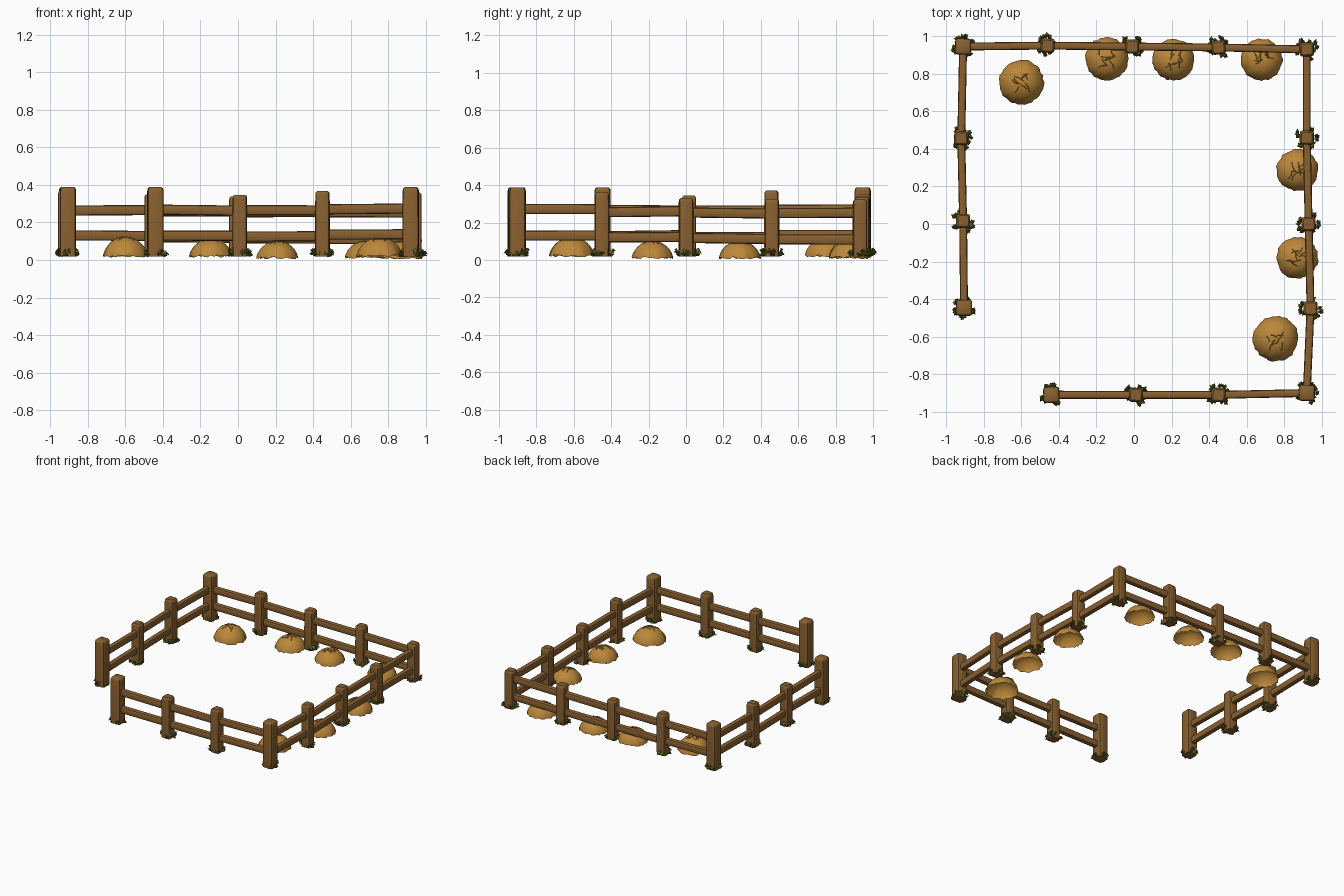
import bpy, bmesh, math, random
from mathutils import Vector, Matrix

if "Cube" in bpy.data.objects:
    bpy.data.objects.remove(bpy.data.objects["Cube"])

random.seed(7)
R = random.uniform


def material(name, rgb):
    m = bpy.data.materials.new(name)
    m.diffuse_color = (*rgb, 1)
    m.use_nodes = True
    m.node_tree.nodes["Principled BSDF"].inputs["Base Color"].default_value = m.diffuse_color
    return m


WOOD = material("brown wood", (0.25, 0.118, 0.03))
STRAW = material("golden straw", (0.50, 0.245, 0.042))
LEAF = material("olive leaf", (0.115, 0.145, 0.016))


def finish(bm, name, mat, angle=None):
    me = bpy.data.meshes.new(name)
    bm.to_mesh(me)
    bm.free()
    me.materials.append(mat)
    ob = bpy.data.objects.new(name, me)
    bpy.context.collection.objects.link(ob)
    if angle:
        bpy.ops.object.select_all(action='DESELECT')
        ob.select_set(True)
        bpy.context.view_layer.objects.active = ob
        bpy.ops.object.shade_smooth_by_angle(angle=math.radians(angle))
    return ob


def skin(bm, rings, caps=True):
    """Bridge a list of closed point rings."""
    vs = [[bm.verts.new(p) for p in ring] for ring in rings]
    n = len(vs[0])
    for a, b in zip(vs, vs[1:]):
        for i in range(n):
            bm.faces.new((a[i], a[(i + 1) % n], b[(i + 1) % n], b[i]))
    if caps:
        bm.faces.new(vs[0][::-1])
        bm.faces.new(vs[-1])
    return vs


def section(hw, hh, chamfer):
    """Rectangle with rounded corners, 12 points."""
    pts = []
    for k, (sx, sy) in enumerate(((1, 1), (-1, 1), (-1, -1), (1, -1))):
        for t in (0, 45, 90):
            a = math.radians(t + 90 * k)
            pts.append((sx * (hw - chamfer) + chamfer * math.cos(a),
                        sy * (hh - chamfer) + chamfer * math.sin(a)))
    return pts


# Posts in walking order round the pen: x, y, top height
POSTS = [(-.905, -.446, .388), (-.91, .016, .345), (-.92, .457, .37), (-.91, .945, .388),
         (-.46, .95, .35), (-.01, .945, .338), (.45, .94, .335), (.92, .93, .322),
         (.92, .46, .325), (.93, 0, .33), (.94, -.45, .36), (.92, -.90, .388),
         (.45, -.91, .367), (.01, -.91, .347), (-.44, -.91, .388)]


def post(x, y, top):
    bm = bmesh.new()
    w = 0.043 if top > .38 else 0.038
    twist = Matrix.Rotation(R(-.06, .06), 3, 'Z')
    rings = []
    for z, s in ((.018, .98), (.1, 1), (top - .022, .99), (top - .007, .93), (top, .75)):
        rings.append([twist @ Vector((px * s, py * s, 0)) + Vector((x, y, z))
                      for px, py in section(w, w, .014)])
    skin(bm, rings)
    finish(bm, "fence_post", WOOD, 40)


def rail(a, b, za, zb):
    a, b = Vector((a[0], a[1], za)), Vector((b[0], b[1], zb))
    d = (b - a).normalized()
    side = d.cross(Vector((0, 0, 1))).normalized()
    up = side.cross(d)
    bm = bmesh.new()
    skin(bm, [[p + side * u + up * v for u, v in section(.021, .027, .013)] for p in (a, b)])
    bmesh.ops.recalc_face_normals(bm, faces=bm.faces)
    finish(bm, "fence_rail", WOOD, 40)


def leaves(x, y):
    """Clumps of folded pointed leaves round a post foot."""
    bm = bmesh.new()
    for c in range(5):
        ang = c * math.tau / 5 + R(-.5, .5)
        base = Vector((x + .04 * math.cos(ang), y + .04 * math.sin(ang), .018))
        for k in range(5):
            a = ang + R(-1.4, 1.4)
            out = Vector((math.cos(a), math.sin(a), 0))
            side = Vector((-out.y, out.x, 0))
            L, W, H = R(.022, .034), R(.009, .014), R(.015, .048)
            root = base + side * R(-.012, .012)
            mid = root + out * L * .5 + Vector((0, 0, H))
            tip = root + out * L + Vector((0, 0, H * R(.2, .9)))
            l = mid + side * W + Vector((0, 0, -.007))
            r = mid - side * W + Vector((0, 0, -.007))
            under = mid - Vector((0, 0, .016))
            v = [bm.verts.new(p) for p in (root, l, tip, r, mid, under)]
            for i in range(4):
                p, q = v[i], v[(i + 1) % 4]
                bm.faces.new((q, p, v[4]))
                bm.faces.new((p, q, v[5]))
    bmesh.ops.recalc_face_normals(bm, faces=bm.faces)
    finish(bm, "leaf_clump", LEAF)


def hay(x, y, r, z0, z1):
    """Hollow ragged dome with loose straws on its crown."""
    h, n = z1 - z0, 40
    bm = bmesh.new()

    def dome(f):                      # height at radius fraction f
        return z0 + h * (1 - min(f, 1) ** 2.3) ** .62
    rag = [R(-.05, .03) for _ in range(n)]
    rings = []
    for f in (1, .985, .94, .84, .68, .48, .26, .08):
        ring = []
        for i in range(n):
            a = i * math.tau / n
            k = f * (1 + rag[i] * f ** 4)
            z = dome(f) + (R(-.004, .01) if f == 1 else R(-.001, .001))
            ring.append((x + r * k * math.cos(a), y + r * k * math.sin(a), z))
        rings.append(ring)
    vs = skin(bm, rings, caps=False)
    bm.faces.new(vs[-1])
    finish(bm, "hay_mound", STRAW, 50)

    # loose straws lying on the crown
    bm = bmesh.new()
    for _ in range(9):
        c = Vector((R(-.35, .35), R(-.35, .35), 0)) * r
        a = R(0, math.tau)
        d = Vector((math.cos(a), math.sin(a), 0))
        s = Vector((-d.y, d.x, 0))
        L = R(.015, .03)
        rows = []
        for t in (-1, 0, 1):
            p = c + d * L * t + s * .004 * (t * t)
            z = dome(p.length / r)
            w = .0025
            rows.append([(x + p.x + s.x * u, y + p.y + s.y * u, z + e)
                         for u, e in ((w, -.002), (0, .004), (-w, -.002))])
        skin(bm, rows)
    bmesh.ops.recalc_face_normals(bm, faces=bm.faces)
    finish(bm, "loose_straw", STRAW)


for p in POSTS:
    post(*p)
    leaves(p[0], p[1])

# Two rails between each pair of neighbouring posts
for i, (a, b) in enumerate(zip(POSTS, POSTS[1:])):
    mean = (a[2] + b[2]) / 2
    top = .262 + (mean - .355) * .4
    for z in (top, top - .137):
        rail(a, b, z + R(-.004, .004), z + R(-.004, .004))

# Hay mounds: x, y, radius, bottom, top
for m in [(-.60, .755, .12, .018, .122), (-.145, .88, .116, .018, .112), (.21, .875, .112, .008, .1),
          (.68, .875, .112, .01, .1), (.87, .287, .112, .008, .1), (.87, -.18, .112, .008, .1),
          (.755, -.61, .122, .018, .12)]:
    hay(*m)
